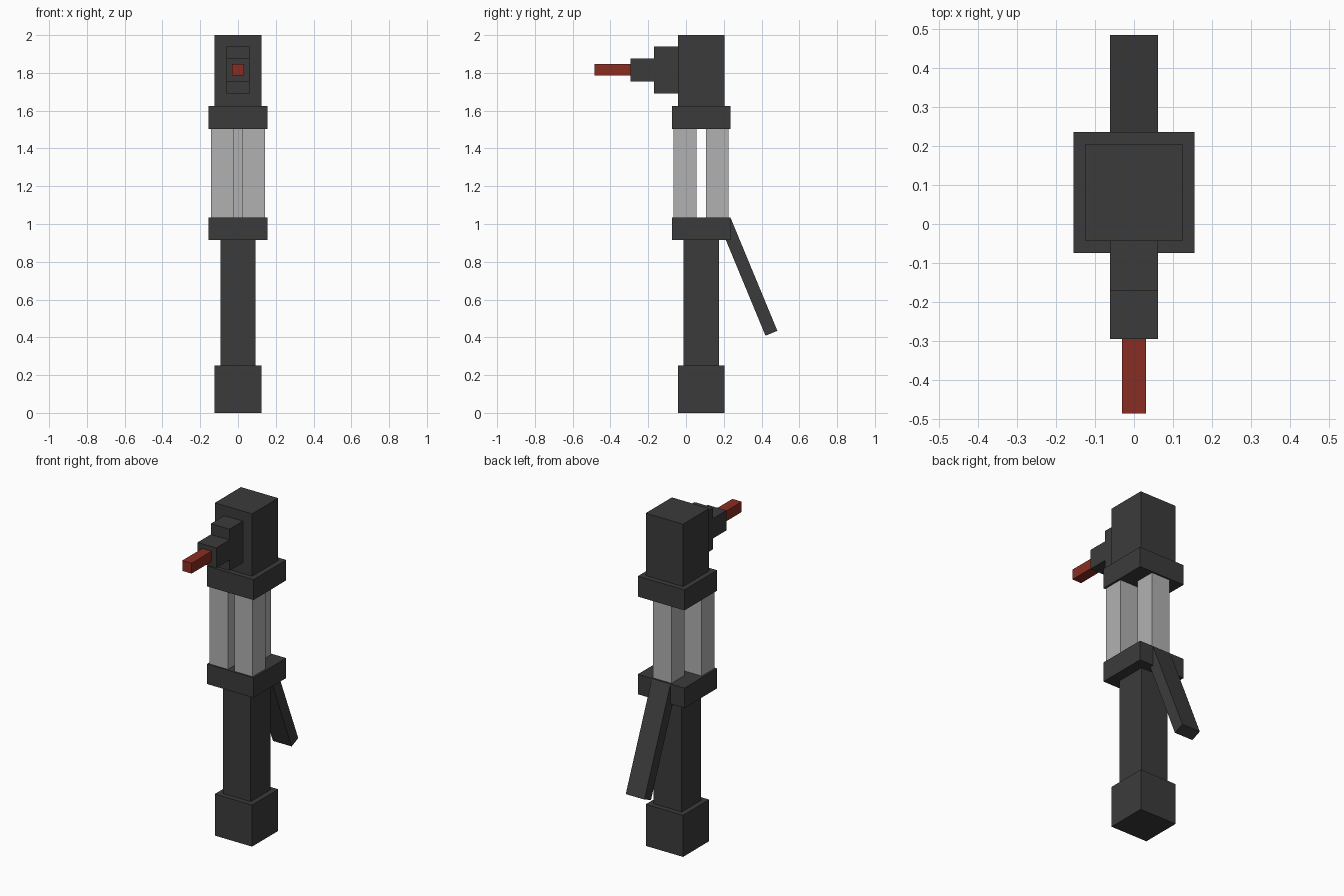
import bpy
from math import radians
from mathutils import Matrix, Vector

cube = bpy.data.objects.get("Cube")
if cube:
    bpy.data.objects.remove(cube, do_unlink=True)


def material(name, rgb):
    m = bpy.data.materials.new(name)
    m.use_nodes = True
    m.diffuse_color = (*rgb, 1)
    m.node_tree.nodes["Principled BSDF"].inputs["Base Color"].default_value = (*rgb, 1)
    return m


DARK = material("dark_grey", (0.044, 0.044, 0.044))
LIGHT = material("light_grey", (0.44, 0.44, 0.44))
RED = material("dull_red", (0.25, 0.027, 0.016))


def box(name, x, y, z, mat):
    """Box spanning the given (low, high) pair on each axis."""
    spans = (x, y, z)
    bpy.ops.mesh.primitive_cube_add(size=1)
    ob = bpy.context.object
    ob.name = name
    centre = Vector([(a + b) / 2 for a, b in spans])
    size = Vector([b - a for a, b in spans])
    ob.data.transform(Matrix.Diagonal(size).to_4x4())
    ob.location = centre
    ob.data.materials.append(mat)
    return ob


AXIS_Y = 0.081  # the handle stands slightly behind the origin


def column(name, half, z):
    return box(name, (-half, half), (AXIS_Y - half, AXIS_Y + half), z, DARK)


# Handle, collars and head share one square axis
column("pommel", 0.124, (0, 0.25))
column("grip", 0.093, (0.25, 0.915))
column("lower_collar", 0.155, (0.915, 1.035))
column("upper_collar", 0.155, (1.502, 1.625))
column("head", 0.124, (1.625, 2))

# Three pillars between the collars: two in front, one behind
PILLAR_Z = (1.035, 1.502)
for side, x in (("right", (-0.143, -0.022)), ("left", (0.022, 0.143))):
    box(side + "_front_pillar", x, (-0.065, 0.055), PILLAR_Z, LIGHT)
box("rear_pillar", (-0.062, 0.062), (0.105, 0.226), PILLAR_Z, LIGHT)

# Stepped emitter pointing forward
box("emitter_mount", (-0.062, 0.062), (-0.17, -0.043), (1.69, 1.94), DARK)
box("emitter_barrel", (-0.062, 0.062), (-0.295, -0.17), (1.755, 1.875), DARK)
box("emitter_tip", (-0.031, 0.031), (-0.485, -0.295), (1.785, 1.847), RED)

# Lever hinged at the back top edge of the lower collar, built hanging from its corner
lever = box("lever", (-0.062, 0.062), (-0.068, 0), (-0.65, 0), DARK)
lever.data.transform(Matrix.Translation(lever.location))
lever.location = (0, 0.235, 1.035)
lever.rotation_euler.x = radians(22.5)
